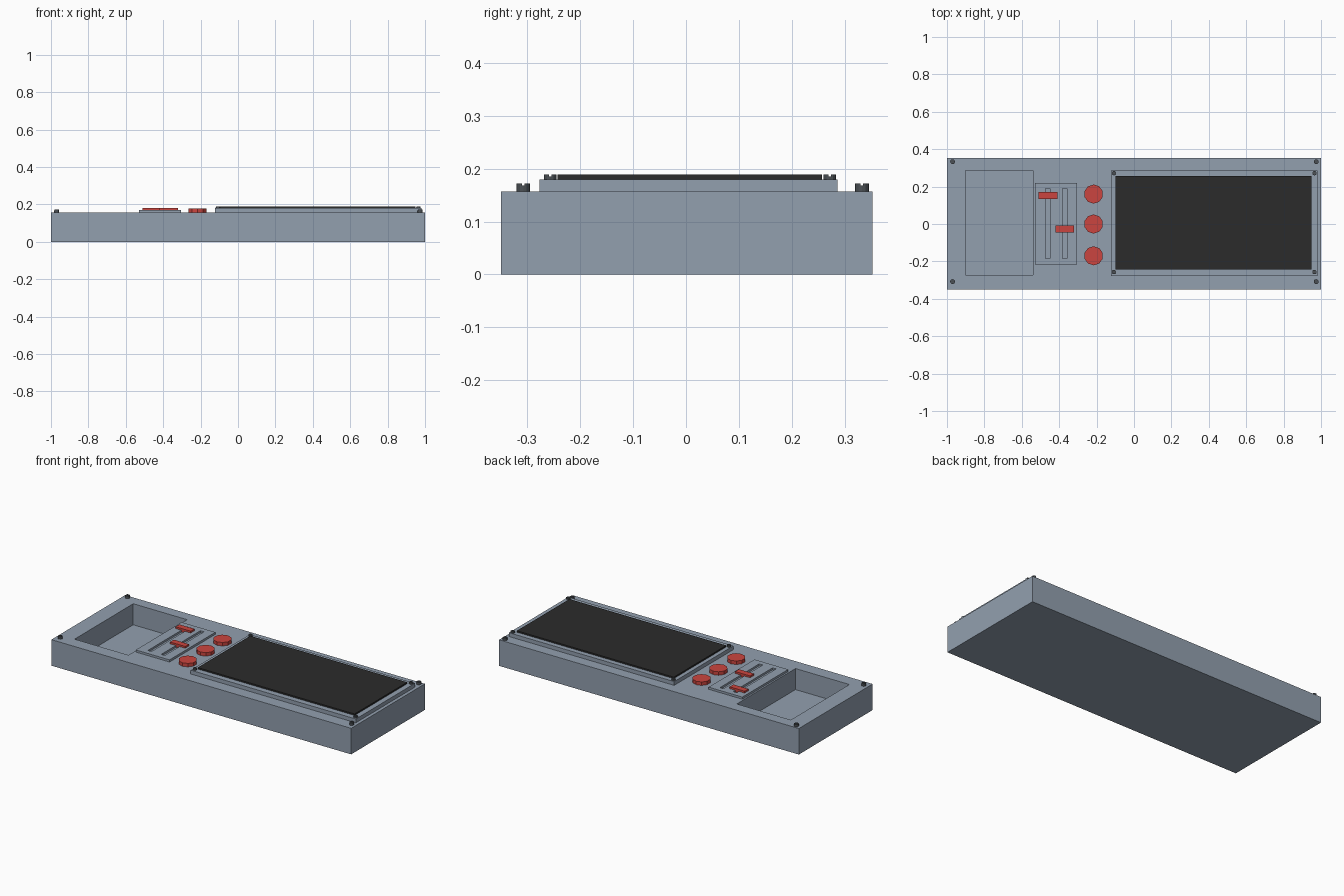
import bpy, bmesh, math
from mathutils import Matrix, Vector

if "Cube" in bpy.data.objects:
    bpy.data.objects.remove(bpy.data.objects["Cube"])


def material(name, rgb):
    m = bpy.data.materials.new(name)
    m.diffuse_color = (*rgb, 1)
    m.use_nodes = True
    m.node_tree.nodes["Principled BSDF"].inputs["Base Color"].default_value = m.diffuse_color
    return m


GREY = material("blue_grey_case", (0.29, 0.35, 0.43))
RED = material("red_controls", (0.60, 0.06, 0.05))
BLACK = material("black_screen", (0.024, 0.024, 0.024))
STEEL = material("dark_steel", (0.07, 0.08, 0.09))


def finish(name, bm, mat):
    me = bpy.data.meshes.new(name)
    bm.to_mesh(me)
    bm.free()
    ob = bpy.data.objects.new(name, me)
    bpy.context.collection.objects.link(ob)
    me.materials.append(mat)
    return ob


def box(name, x0, x1, y0, y1, z0, z1, mat):
    bm = bmesh.new()
    size = Matrix.Diagonal((x1 - x0, y1 - y0, z1 - z0, 1))
    mid = Matrix.Translation(((x0 + x1) / 2, (y0 + y1) / 2, (z0 + z1) / 2))
    bmesh.ops.create_cube(bm, size=1, matrix=mid @ size)
    return finish(name, bm, mat)


def disc(name, x, y, z0, z1, r, sides, mat):
    bm = bmesh.new()
    bmesh.ops.create_cone(bm, cap_ends=True, segments=sides, radius1=r, radius2=r,
                          depth=z1 - z0,
                          matrix=Matrix.Translation((x, y, (z0 + z1) / 2)))
    return finish(name, bm, mat)


def cut(target, *cutter_args):
    cutter = box("cutter", *cutter_args, GREY)
    cutter.hide_render = True
    mod = target.modifiers.new("cut", "BOOLEAN")
    mod.operation = "DIFFERENCE"
    mod.solver = "EXACT"
    mod.object = cutter
    bpy.context.view_layer.objects.active = target
    bpy.ops.object.modifier_apply(modifier=mod.name)
    bpy.data.objects.remove(cutter)


def screw(name, x, y, z0, z1, r):
    # round head with a driver slot
    head = disc(name, x, y, z0, z1, r, 12, STEEL)
    cut(head, x - 2 * r, x + 2 * r, y - r * 0.18, y + r * 0.18, z1 - 0.004, z1 + 0.01)


# case with the open storage pocket
TOP = 0.157
case = box("case", -1, 1, -0.35, 0.353, 0, TOP, GREY)
cut(case, -0.90, -0.54, -0.272, 0.287, 0.03, 0.3)

# slider panel with two grooves and their knobs
panel = box("slider_panel", -0.53, -0.305, -0.217, 0.22, TOP - 0.005, 0.170, GREY)
for i, (x, y) in enumerate([(-0.46, 0.152), (-0.371, -0.027)]):
    cut(panel, x - 0.012, x + 0.012, -0.185, 0.19, 0.158, 0.2)
    box(f"slider_knob_{i + 1}", x - 0.05, x + 0.05, y - 0.018, y + 0.018, 0.16, 0.181, RED)

# round push buttons
for i, y in enumerate([0.16, 0, -0.17]):
    disc(f"button_{i + 1}", -0.216, y, TOP - 0.005, 0.178, 0.051, 10, RED)

# raised screen frame and dark screen
box("screen_frame", -0.122, 0.98, -0.277, 0.287, TOP - 0.005, 0.180, GREY)
box("screen", -0.098, 0.948, -0.243, 0.257, 0.175, 0.189, BLACK)

# screws on the frame corners and the case corners
for x in (-0.107, 0.965):
    for y in (-0.257, 0.272):
        screw("frame_screw", x, y, 0.176, 0.189, 0.012)
for x in (-0.97, 0.974):
    for y in (-0.308, 0.333):
        screw("case_screw", x, y, TOP - 0.005, 0.172, 0.013)
